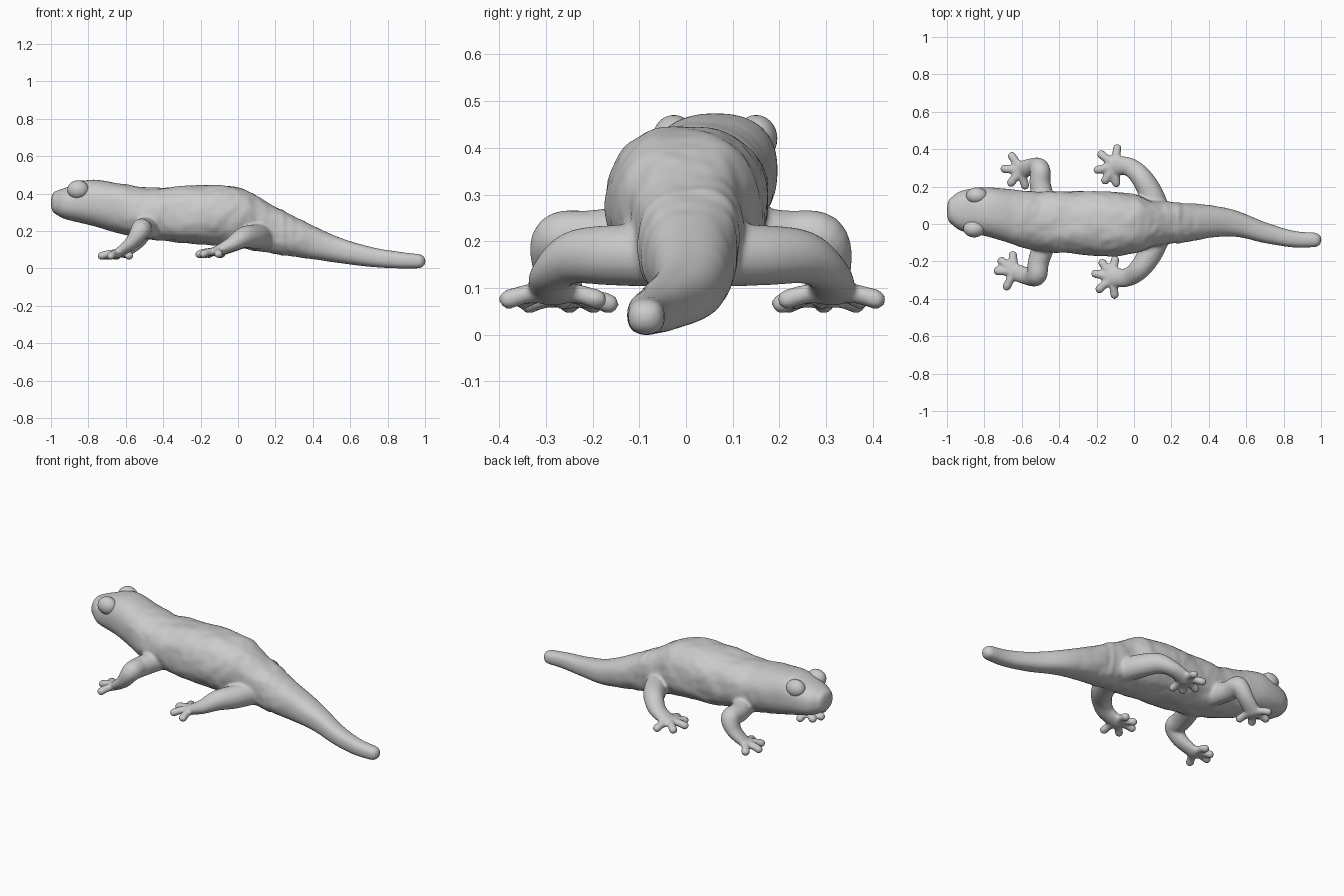
import bpy, bmesh, math
from mathutils import Vector, noise

if "Cube" in bpy.data.objects:
    bpy.data.objects.remove(bpy.data.objects["Cube"])

X, Z = Vector((1, 0, 0)), Vector((0, 0, 1))


def spline(rows, steps):
    """Catmull-Rom interpolation through rows of equal length."""
    out = []
    last = len(rows) - 1
    for i in range(last):
        a, b, c, d = (rows[max(0, min(last, i + k))] for k in (-1, 0, 1, 2))
        for s in range(steps):
            t = s / steps
            out.append([0.5 * (2 * q + (r - p) * t + (2 * p - 5 * q + 4 * r - u) * t * t
                               + (3 * q - p - 3 * r + u) * t ** 3)
                        for p, q, r, u in zip(a, b, c, d)])
    out.append(list(rows[-1]))
    return out


def rough_skin(co, out):
    """Small warts on the trunk and ring folds at the root of the tail."""
    n = noise.noise(co * 9) + 0.6 * noise.noise(co * 24)
    fade = max(0, min(1, (co.x + 0.75) * 5, (0.5 - co.x) * 4))
    fold = math.sin(co.x * 110) * max(0, math.sin((co.x - 0.15) * 9)) if 0.15 < co.x < 0.5 else 0
    return co + out * (0.008 * n * fade + 0.003 * fold)


def loft(bm, rows, steps=6, sides=16, power=2.0, axis=None, nose=1.0):
    """Closed tube with round ends; each row is x, y, z, half width, half height."""
    pts = spline(rows, steps)
    rings = []
    for i, p in enumerate(pts):
        ahead, behind = pts[min(i + 1, len(pts) - 1)], pts[max(i - 1, 0)]
        t = axis or (Vector(ahead[:3]) - Vector(behind[:3])).normalized()
        rings.append((Vector(p[:3]), t, p[3], p[4]))

    def cap(ring, sign):
        c, t, w, h = ring
        for k in range(1, 5):
            a = math.radians(21 * k)
            yield c + t * sign * min(w, h) * math.sin(a), t, w * math.cos(a), h * math.cos(a)

    rings = list(cap(rings[0], -nose))[::-1] + rings + list(cap(rings[-1], 1))
    loops = []
    for c, t, w, h in rings:
        side = t.cross(Z).normalized()
        up = side.cross(t)
        loop = []
        for k in range(sides):
            a = math.tau * k / sides
            ca, sa = math.cos(a), math.sin(a)
            off = (side * w * math.copysign(abs(ca) ** (2 / power), ca)
                   + up * h * math.copysign(abs(sa) ** (2 / power), sa))
            co = c + off
            loop.append(bm.verts.new(rough_skin(co, off.normalized()) if axis else co))
        loops.append(loop)
    for l0, l1 in zip(loops, loops[1:]):
        for k in range(sides):
            n = (k + 1) % sides
            bm.faces.new((l0[k], l0[n], l1[n], l1[k]))
    bm.faces.new(loops[0][::-1])
    bm.faces.new(loops[-1])


def leg(bm, path, side, shift, angles, reach):
    """Leg along a path, mirrored by side, with toes fanned around the palm."""
    rows = []
    for i, (x, y, z, r) in enumerate(path):
        f = i / (len(path) - 1)
        flat = 1 if i < 3 else 0.8 if i == 3 else 0.55
        rows.append((x + shift[0] * f, side * (y + shift[1] * f), z, r, r * flat))
    loft(bm, rows)
    palm = Vector(rows[-1][:3])
    for deg in angles:
        a = math.radians(deg)
        d = Vector((-math.cos(a), side * math.sin(a), -0.15))
        mid, end = palm + d * reach * 0.5 + Z * 0.005, palm + d * (reach - 0.02)
        loft(bm, [(*palm, .028, .024), (*mid, .023, .021), (*end, .024, .022)], sides=12)


bm = bmesh.new()

# head, trunk and tail: x, bottom, top, right edge, left edge
profile = [
    (-0.975, 0.29, 0.412, 0.0, 0.142), (-0.92, 0.262, 0.432, -0.038, 0.178),
    (-0.78, 0.228, 0.474, -0.068, 0.196), (-0.58, 0.172, 0.442, -0.127, 0.174),
    (-0.42, 0.148, 0.432, -0.152, 0.172), (-0.15, 0.125, 0.446, -0.167, 0.174),
    (0.0, 0.11, 0.432, -0.154, 0.157), (0.1, 0.09, 0.392, -0.122, 0.127),
    (0.2, 0.078, 0.328, -0.107, 0.119), (0.5, 0.034, 0.182, -0.066, 0.084),
    (0.7, 0.009, 0.117, -0.102, 0.01), (0.85, 0.0, 0.09, -0.125, -0.036),
    (0.965, 0.0, 0.076, -0.124, -0.046)]
loft(bm, [(x, (r + l) / 2, (b + t) / 2, (l - r) / 2, (t - b) / 2) for x, b, t, r, l in profile],
     steps=12, sides=56, power=2.4, axis=X, nose=0.42)

# legs: x, outward distance, z, radius
front = [(-0.47, 0.08, 0.22, .062), (-0.51, 0.2, 0.21, .057), (-0.52, 0.275, 0.205, .054),
         (-0.565, 0.28, 0.14, .048), (-0.64, 0.255, 0.08, .046)]
hind = [(0.13, 0.06, 0.17, .068), (0.085, 0.16, 0.17, .065), (0.03, 0.24, 0.165, .057),
        (-0.035, 0.285, 0.128, .05), (-0.115, 0.285, 0.09, .052)]
leg(bm, front, -1, (0, 0), (63, -3, -40, -85), 0.11)
leg(bm, front, 1, (0.035, 0.035), (57, 3, -53, -105), 0.108)
leg(bm, hind, -1, (0, 0), (97, 42, -12, -55, -98), 0.115)
leg(bm, hind, 1, (0.012, 0.027), (98, 40, -14, -57, -95), 0.115)

bmesh.ops.recalc_face_normals(bm, faces=bm.faces)
mesh = bpy.data.meshes.new("salamander_body")
bm.to_mesh(mesh)
bm.free()
body = bpy.data.objects.new("salamander_body", mesh)
bpy.context.collection.objects.link(body)

# fuse everything into one skin and soften the joints
remesh = body.modifiers.new("fuse", 'REMESH')
remesh.mode = 'VOXEL'
remesh.voxel_size = 0.008
remesh.use_smooth_shade = True
soft = body.modifiers.new("soften", 'SMOOTH')
soft.factor = 0.5
soft.iterations = 5

# bulging eyes, half sunk into the head
for name, x, y in (("left_eye", -0.84, 0.15), ("right_eye", -0.855, -0.026)):
    bpy.ops.mesh.primitive_uv_sphere_add(segments=32, ring_count=16, radius=0.048, location=(x, y, 0.42))
    eye = bpy.context.object
    eye.name = name
    eye.scale = (1.2, 0.95, 1.05)
    bpy.ops.object.shade_smooth()
